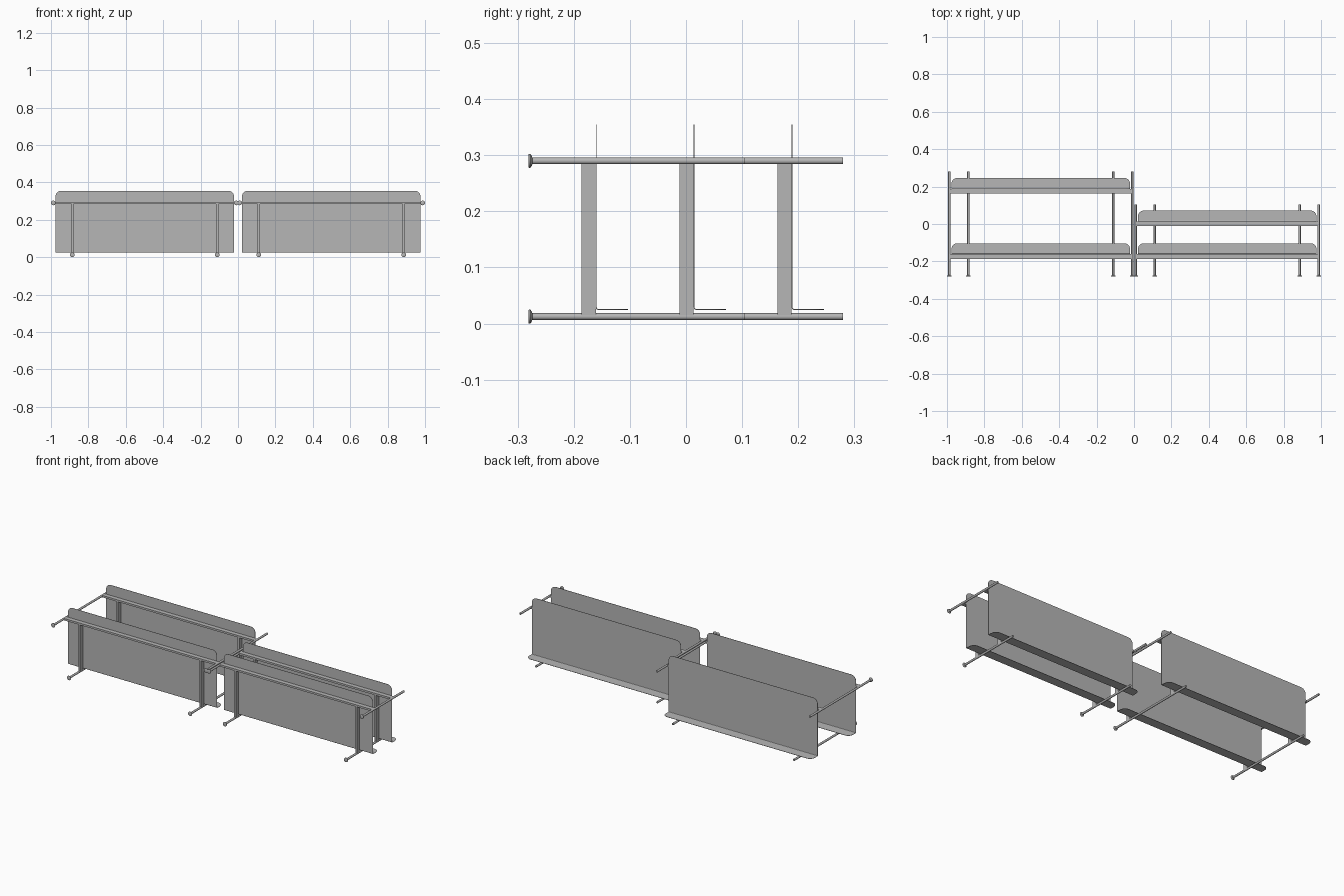
import bpy, bmesh
from math import sin, cos, pi

cube = bpy.data.objects.get("Cube")
if cube:
    bpy.data.objects.remove(cube)

metal = bpy.data.materials.new("grey metal")
metal.use_nodes = True
grey = (0.47, 0.47, 0.47, 1)
metal.diffuse_color = grey
metal.node_tree.nodes["Principled BSDF"].inputs["Base Color"].default_value = grey

FRONT = -0.28
ROD_R = 0.006
LOW_Z, HIGH_Z = 0.0125, 0.29
SHEET = 0.0016


def finish(name, bm, smooth=False):
    bmesh.ops.recalc_face_normals(bm, faces=bm.faces)
    mesh = bpy.data.meshes.new(name)
    bm.to_mesh(mesh)
    bm.free()
    mesh.materials.append(metal)
    obj = bpy.data.objects.new(name, mesh)
    bpy.context.collection.objects.link(obj)
    if smooth:
        bpy.ops.object.select_all(action="DESELECT")
        obj.select_set(True)
        bpy.context.view_layer.objects.active = obj
        bpy.ops.object.shade_smooth_by_angle()
    return obj


def box(name, x0, x1, y0, y1, z0, z1):
    bm = bmesh.new()
    bmesh.ops.create_cube(bm, size=1)
    for v in bm.verts:
        v.co = ((x0 + x1) / 2 + v.co.x * (x1 - x0),
                (y0 + y1) / 2 + v.co.y * (y1 - y0),
                (z0 + z1) / 2 + v.co.z * (z1 - z0))
    return finish(name, bm)


def rod(name, x, z, back):
    # Round rod with a flared stop on its front end, lathed along y
    profile = [(0.0105, FRONT - 0.001), (0.0125, FRONT), (0.0125, FRONT + 0.0025),
               (0.009, FRONT + 0.005), (ROD_R, FRONT + 0.006), (ROD_R, back)]
    sides = 24
    bm = bmesh.new()
    rings = [[bm.verts.new((x + r * cos(2 * pi * i / sides), y, z + r * sin(2 * pi * i / sides)))
              for i in range(sides)] for r, y in profile]
    for a, b in zip(rings, rings[1:]):
        for i in range(sides):
            j = (i + 1) % sides
            bm.faces.new((a[i], a[j], b[j], b[i]))
    bm.faces.new(rings[0])
    bm.faces.new(rings[-1])
    finish(name, bm, smooth=True)


def tongue(half, depth, radius, steps=8):
    # Outline of a strip whose two outer corners are rounded
    right = [(half - radius + radius * cos(a), depth - radius + radius * sin(a))
             for a in (pi / 2 * i / steps for i in range(steps + 1))]
    return right + [(-u, v) for u, v in reversed(right)]


def divider(name, cx, y, half=0.477):
    # Folded sheet: tall wall, small bend, and a foot flange reaching back
    bend, z0, top, depth = 0.004, 0.025, 0.355, 0.057
    bm = bmesh.new()
    rows = []
    for i in range(5):
        a = pi / 2 * i / 4
        py, pz = y + bend * (1 - cos(a)), z0 + bend * (1 - sin(a))
        rows.append([bm.verts.new((cx + s * half, py, pz)) for s in (1, -1)])
    for a, b in zip(rows, rows[1:]):
        bm.faces.new((a[0], a[1], b[1], b[0]))
    wall = [bm.verts.new((cx + u, y, z0 + v)) for u, v in tongue(half, top - z0, 0.03)]
    foot = [bm.verts.new((cx + u, y + v, z0)) for u, v in tongue(half, depth, 0.03)]
    bm.faces.new([rows[0][0]] + wall + [rows[0][1]])
    bm.faces.new([rows[-1][0]] + foot + [rows[-1][1]])
    obj = finish(name, bm)
    solid = obj.modifiers.new("sheet thickness", "SOLIDIFY")
    solid.thickness = SHEET
    solid.offset = 0


def rack(side, cx, back, rows):
    for s, end in ((-1, "right"), (1, "left")):
        rod(f"{side}_upper_rod_{end}", cx + s * 0.489, HIGH_Z, back)
        rod(f"{side}_lower_rod_{end}", cx + s * 0.3875, LOW_Z, back)
    for row, y in rows.items():
        divider(f"{side}_{row}_divider", cx, y)
        # Crossbar between the upper rods, and posts down to the lower rods
        y0, y1 = y - 0.026, y - SHEET / 2
        box(f"{side}_{row}_crossbar", cx - 0.489, cx + 0.489, y0, y1,
            HIGH_Z - 0.0055, HIGH_Z + 0.0055)
        for s, end in ((-1, "right"), (1, "left")):
            px = cx + s * 0.3875
            box(f"{side}_{row}_post_{end}", px - 0.0055, px + 0.0055, y0, y1,
                LOW_Z, HIGH_Z - 0.0055)


# Deep rack on the right, shallow rack on the left
rack("right", -0.4985, 0.28, {"front": -0.16, "back": 0.189})
rack("left", 0.4985, 0.105, {"front": -0.16, "back": 0.0145})
